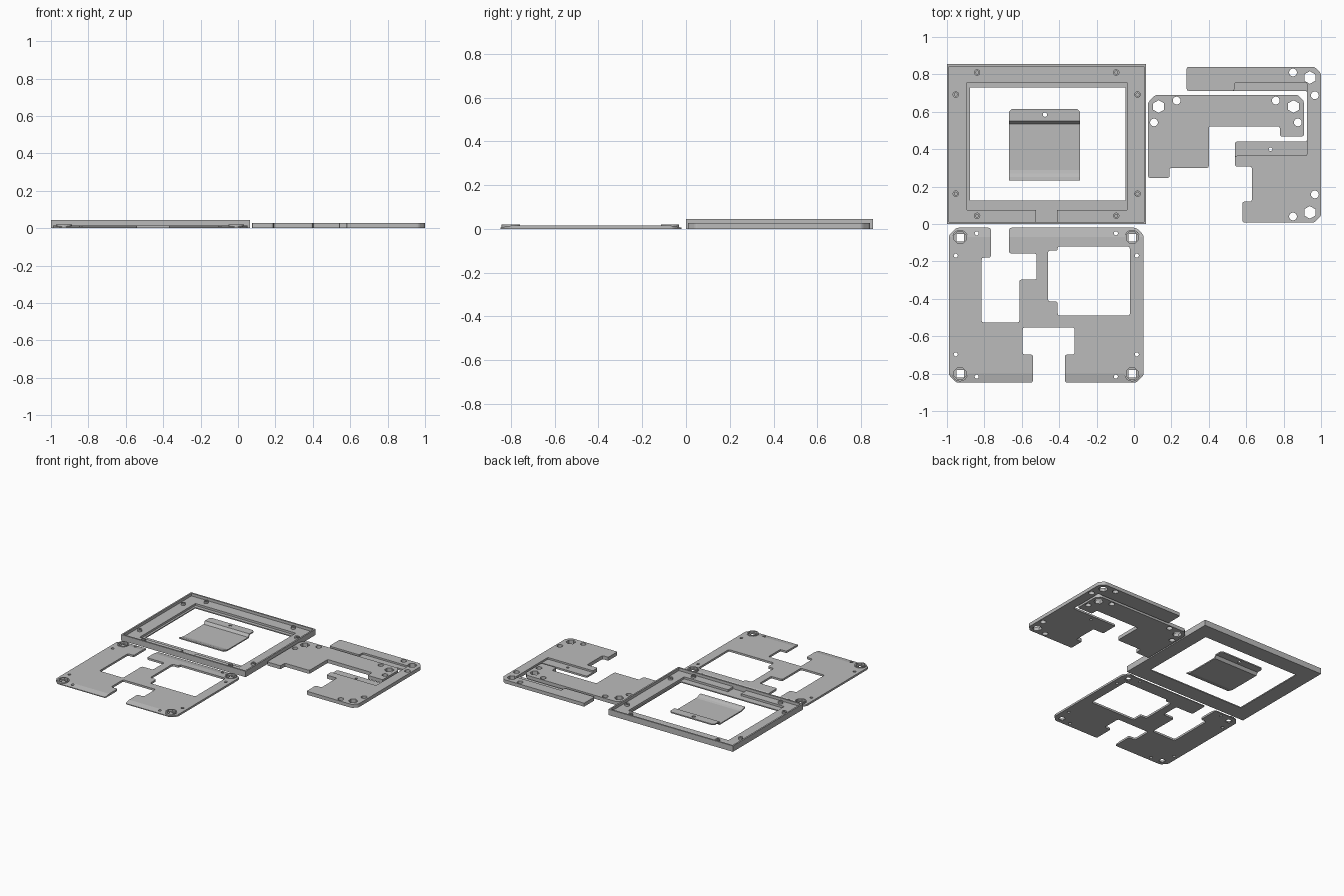
import bpy
import bmesh
import math
from mathutils import Matrix, Vector

default_cube = bpy.data.objects.get("Cube")
if default_cube:
    bpy.data.objects.remove(default_cube, do_unlink=True)

grey = bpy.data.materials.new("plain grey")
grey.use_nodes = True
colour = (0.5, 0.5, 0.5, 1)
grey.diffuse_color = colour
grey.node_tree.nodes["Principled BSDF"].inputs["Base Color"].default_value = colour


def circle(centre, radius, sides=16, turn=0.0):
    """Regular polygon outline."""
    return [(centre[0] + radius * math.cos(turn + math.tau * i / sides),
             centre[1] + radius * math.sin(turn + math.tau * i / sides))
            for i in range(sides)]


def box(left, right, front, back):
    return [(left, front), (right, front), (right, back), (left, back)]


def rounded(outline, radius):
    """Replace every corner by a small arc."""
    result = []
    count = len(outline)
    for i, point in enumerate(outline):
        corner = Vector(point)
        before = Vector(outline[i - 1]) - corner
        after = Vector(outline[(i + 1) % count]) - corner
        reach = min(radius, before.length * 0.4, after.length * 0.4)
        start = corner + before.normalized() * reach
        end = corner + after.normalized() * reach
        middle = corner * 0.5 + (start + end) * 0.25
        result += [tuple(start), tuple(middle), tuple(end)]
    return result


def layer(bm, outlines, bottom, top, matrix=None):
    """Add a flat slab: the first outline is the edge, the others are holes."""
    curve = bpy.data.curves.new("outline", "CURVE")
    curve.dimensions = "2D"
    curve.fill_mode = "BOTH"
    curve.extrude = (top - bottom) / 2
    for outline in outlines:
        spline = curve.splines.new("POLY")
        spline.points.add(len(outline) - 1)
        for target, point in zip(spline.points, outline):
            target.co = (point[0], point[1], 0, 1)
        spline.use_cyclic_u = True
    helper = bpy.data.objects.new("outline_helper", curve)
    bpy.context.collection.objects.link(helper)
    graph = bpy.context.evaluated_depsgraph_get()
    mesh = bpy.data.meshes.new_from_object(helper.evaluated_get(graph))
    mesh.transform(Matrix.Translation((0, 0, (top + bottom) / 2)))
    if matrix:
        mesh.transform(matrix)
    bm.from_mesh(mesh)
    bpy.data.objects.remove(helper, do_unlink=True)
    bpy.data.curves.remove(curve)
    bpy.data.meshes.remove(mesh)


def finish(name, bm):
    bmesh.ops.remove_doubles(bm, verts=bm.verts, dist=0.0001)
    bmesh.ops.recalc_face_normals(bm, faces=bm.faces)
    mesh = bpy.data.meshes.new(name)
    bm.to_mesh(mesh)
    bm.free()
    mesh.materials.clear()
    mesh.materials.append(grey)
    for face in mesh.polygons:
        face.material_index = 0
        face.use_smooth = False
    item = bpy.data.objects.new(name, mesh)
    bpy.context.collection.objects.link(item)
    return item


# Screen frame: thin ledge, recessed floor with a cable notch, outer wall
edge = box(-1, 0.065, 0, 0.855)
window = box(-0.877, -0.045, 0.125, 0.73)
recess = [(-0.893, 0.075), (-0.524, 0.075), (-0.524, 0.012), (-0.412, 0.012),
          (-0.412, 0.075), (-0.037, 0.075), (-0.037, 0.757), (-0.893, 0.757)]
bm = bmesh.new()
layer(bm, [edge, window], 0, 0.008)
finish("frame_ledge", bm)
bm = bmesh.new()
layer(bm, [edge, recess], 0.008, 0.024)
finish("frame_floor", bm)
bm = bmesh.new()
layer(bm, [edge, box(-0.988, 0.053, 0.012, 0.843)], 0.024, 0.045)
finish("frame_wall", bm)

# Screw bosses on the frame floor
centre_x, centre_y = -0.467, 0.427
bm = bmesh.new()
for sx in (-1, 1):
    for sy in (-1, 1):
        for dx, dy in ((0.372, 0.383), (0.486, 0.265)):
            spot = (centre_x + sx * dx, centre_y + sy * dy)
            layer(bm, [circle(spot, 0.017), circle(spot, 0.008)], 0.024, 0.038)
finish("frame_bosses", bm)

# Clip: stepped strip with an upturned front and a drilled back flange
profile = [(0.232, 0.022), (0.25, 0.02), (0.27, 0.013), (0.29, 0.009),
           (0.535, 0.009), (0.55, 0.03), (0.556, 0.03), (0.556, 0.021),
           (0.541, 0), (0.28, 0), (0.232, 0.013)]
upright = Matrix(((0, 0, 1, 0), (1, 0, 0, 0), (0, 1, 0, 0), (0, 0, 0, 1)))
bm = bmesh.new()
layer(bm, [profile], -0.668, -0.288, upright)
finish("clip_strip", bm)
bm = bmesh.new()
flange = [(-0.668, 0.556), (-0.288, 0.556), (-0.288, 0.6), (-0.303, 0.615),
          (-0.653, 0.615), (-0.668, 0.6)]
layer(bm, [flange, circle((-0.476, 0.585), 0.012)], 0.021, 0.03)
finish("clip_flange", bm)

# Back plate: slotted outline, window, holes and sloping front and back edges
outline = [(-0.95, -0.02), (-0.765, -0.02), (-0.765, -0.18), (-0.815, -0.18),
           (-0.815, -0.527), (-0.613, -0.527), (-0.613, -0.297), (-0.52, -0.297),
           (-0.52, -0.158), (-0.668, -0.158), (-0.668, -0.02), (0.012, -0.02),
           (0.052, -0.06), (0.052, -0.808), (0.012, -0.848), (-0.37, -0.848),
           (-0.37, -0.698), (-0.317, -0.698), (-0.317, -0.553), (-0.595, -0.553),
           (-0.595, -0.698), (-0.54, -0.698), (-0.54, -0.848), (-0.95, -0.848),
           (-0.99, -0.808), (-0.99, -0.06)]
opening = [(-0.408, -0.12), (-0.022, -0.12), (-0.022, -0.49), (-0.408, -0.49),
           (-0.408, -0.414), (-0.46, -0.414), (-0.46, -0.142), (-0.408, -0.142)]
corners = [(x, y) for x in (-0.93, -0.01) for y in (-0.073, -0.8)]
cuts = [rounded(opening, 0.012)]
cuts += [circle(spot, 0.034, 8, math.pi / 8) for spot in corners]
for sx in (-1, 1):
    for sy in (-1, 1):
        for dx, dy in ((0.372, 0.383), (0.484, 0.264)):
            spot = (centre_x - 0.002 + sx * dx, -0.433 + sy * dy)
            cuts.append(circle(spot, 0.011, 12))
bm = bmesh.new()
layer(bm, [rounded(outline, 0.012)] + cuts, 0, 0.015)
for fold in (-0.07, -0.8):
    bmesh.ops.bisect_plane(bm, geom=bm.verts[:] + bm.edges[:] + bm.faces[:],
                           plane_co=(0, fold, 0), plane_no=(0, 1, 0))
for vert in bm.verts:
    if vert.co.z > 0.01:
        vert.co.z -= 0.18 * max(0, vert.co.y + 0.07, -0.8 - vert.co.y)
finish("back_plate", bm)

# Corner sockets of the back plate
bm = bmesh.new()
for spot in corners:
    layer(bm, [circle(spot, 0.042), circle(spot, 0.034, 8, math.pi / 8)], 0, 0.021)
    layer(bm, [circle(spot, 0.034, 8, math.pi / 8),
               circle(spot, 0.028, 4, math.pi / 4)], 0, 0.006)
finish("back_plate_sockets", bm)

# Spacer with an arm
height = 0.027
outline = [(0.075, 0.247), (0.19, 0.247), (0.19, 0.3), (0.4, 0.3), (0.4, 0.522),
           (0.78, 0.522), (0.78, 0.468), (0.908, 0.468), (0.908, 0.658),
           (0.876, 0.69), (0.115, 0.69), (0.075, 0.65)]
cuts = [circle((x, 0.628), 0.034, 6, math.pi / 6) for x in (0.132, 0.853)]
cuts += [circle(spot, 0.021) for spot in
         ((0.228, 0.66), (0.758, 0.66), (0.107, 0.543), (0.876, 0.543))]
bm = bmesh.new()
layer(bm, [rounded(outline, 0.01)] + cuts, 0, height)
finish("arm_spacer", bm)

# Hooked spacer: full outline below, stepped outline above
lower = [(0.282, 0.712), (0.925, 0.712), (0.925, 0.44), (0.54, 0.44)]
upper = [(0.282, 0.712), (0.537, 0.712), (0.537, 0.757), (0.925, 0.757),
         (0.925, 0.365), (0.54, 0.365)]
rest = [(0.54, 0.307), (0.63, 0.307), (0.63, 0.12), (0.58, 0.12), (0.58, 0.008),
        (0.965, 0.008), (1, 0.043), (1, 0.805), (0.965, 0.84), (0.282, 0.84)]
cuts = [circle((0.94, y), 0.034, 6, math.pi / 6) for y in (0.783, 0.062)]
cuts += [circle(spot, 0.021) for spot in
         ((0.85, 0.81), (0.967, 0.688), (0.967, 0.158), (0.85, 0.04))]
bm = bmesh.new()
layer(bm, [rounded(lower + rest, 0.01), circle((0.73, 0.4), 0.01)] + cuts, 0, 0.014)
finish("hook_spacer_base", bm)
bm = bmesh.new()
layer(bm, [rounded(upper + rest, 0.01)] + cuts, 0.014, height)
finish("hook_spacer_top", bm)
